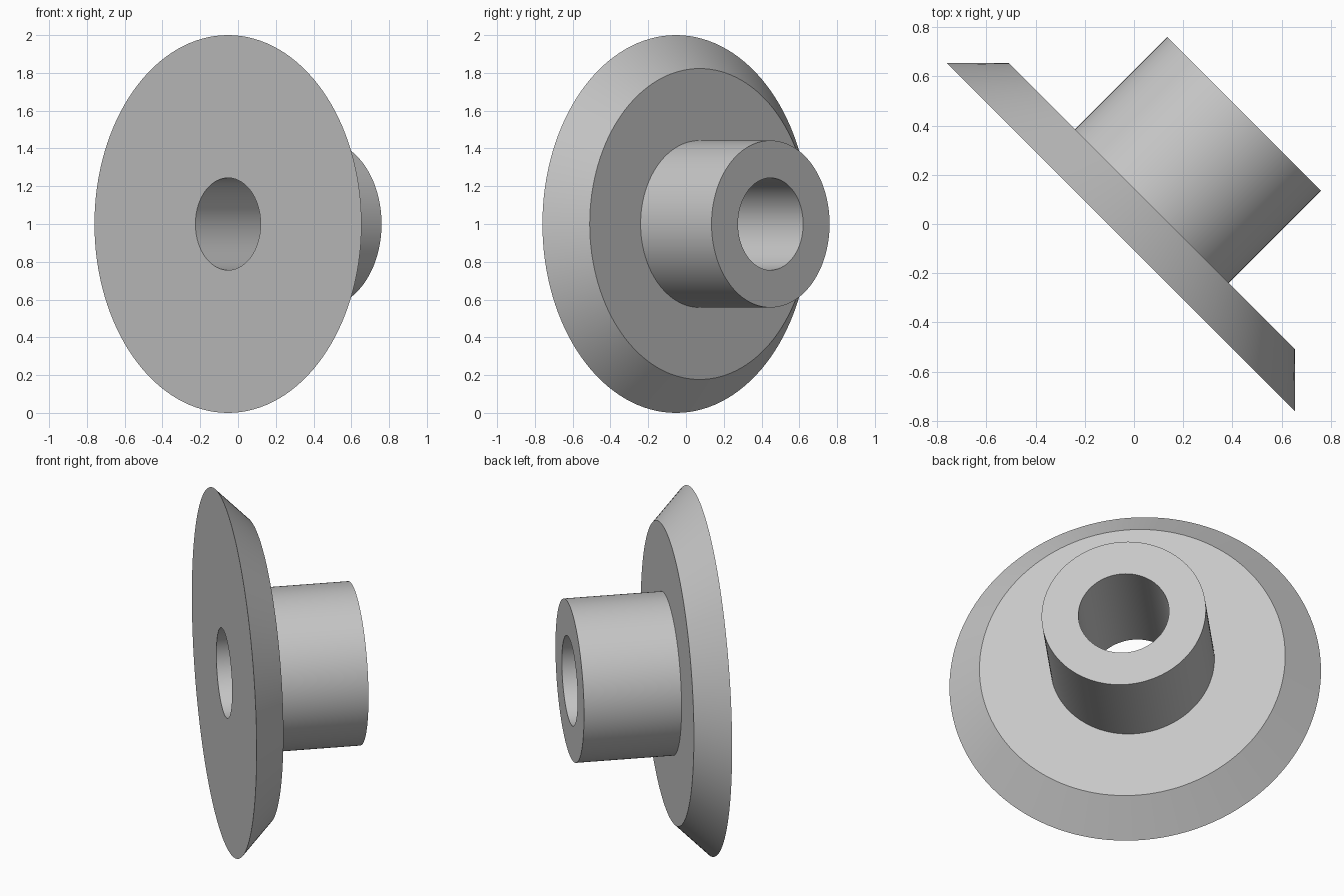
import bpy, bmesh, math
from mathutils import Vector

cube = bpy.data.objects.get("Cube")
if cube:
    bpy.data.objects.remove(cube, do_unlink=True)

# Plain grey material
grey = bpy.data.materials.new("plain_grey")
grey.use_nodes = True
colour = (0.57, 0.57, 0.57, 1)
grey.diffuse_color = colour
grey.node_tree.nodes["Principled BSDF"].inputs["Base Color"].default_value = colour

# Axis runs level, diagonally towards the back left
axis = Vector((1, 1, 0)).normalized()
face_centre = Vector((-0.053, -0.053, 1))

# Dimensions of the flanged bushing
FLANGE_R, FLANGE_BACK_R, FLANGE_DEPTH = 1.0, 0.823, 0.177
HUB_R, BORE_R, LENGTH = 0.442, 0.244, 0.708

# Closed section: (distance along axis, radius)
section = [(0, BORE_R), (0, FLANGE_R), (FLANGE_DEPTH, FLANGE_BACK_R),
           (FLANGE_DEPTH, HUB_R), (LENGTH, HUB_R), (LENGTH, BORE_R)]

# Lathe the section around the axis
bm = bmesh.new()
verts = [bm.verts.new(face_centre + axis * a + Vector((0, 0, r))) for a, r in section]
edges = [bm.edges.new((v, verts[i - 1])) for i, v in enumerate(verts)]
bmesh.ops.spin(bm, geom=verts + edges, cent=face_centre, axis=axis,
               angle=math.tau, steps=128, use_duplicate=False)
bmesh.ops.remove_doubles(bm, verts=bm.verts[:], dist=1e-4)
bmesh.ops.recalc_face_normals(bm, faces=bm.faces[:])

mesh = bpy.data.meshes.new("flanged_bushing")
bm.to_mesh(mesh)
bm.free()
mesh.materials.append(grey)
bushing = bpy.data.objects.new("flanged_bushing", mesh)
bpy.context.collection.objects.link(bushing)

# Smooth round walls, crisp rims
bpy.ops.object.select_all(action="DESELECT")
bushing.select_set(True)
bpy.context.view_layer.objects.active = bushing
bpy.ops.object.shade_smooth_by_angle(angle=math.radians(30))
